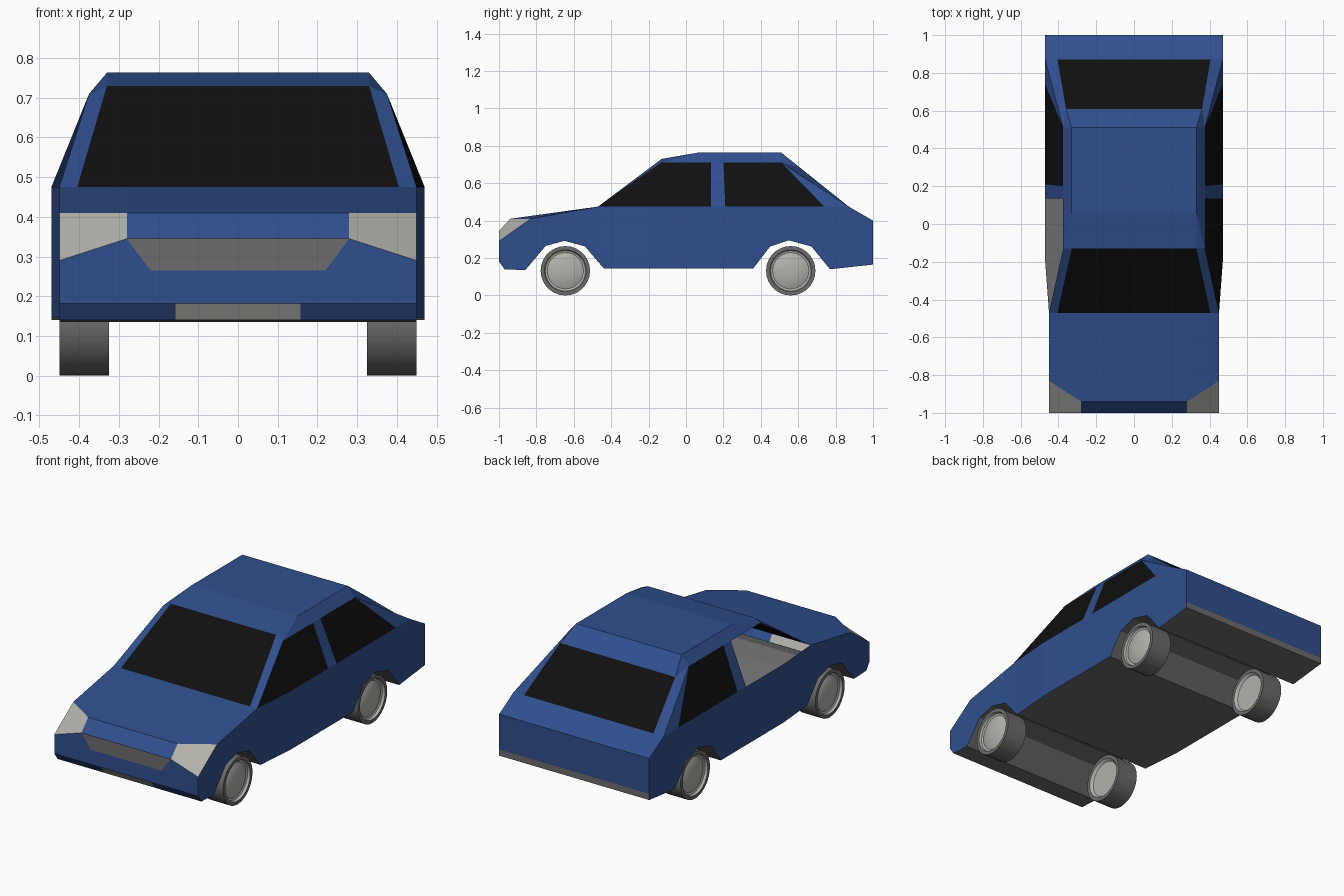
import bpy, bmesh, math
from mathutils import Vector

cube = bpy.data.objects.get("Cube")
if cube:
    bpy.data.objects.remove(cube, do_unlink=True)


def material(name, rgb):
    m = bpy.data.materials.new(name)
    m.use_nodes = True
    m.diffuse_color = (*rgb, 1)
    m.node_tree.nodes["Principled BSDF"].inputs["Base Color"].default_value = (*rgb, 1)
    return m


blue = material("blue paint", (.029, .078, .27))
black = material("black glass", (.005, .005, .005))
grey = material("dark grey", (.15, .15, .15))
light = material("light grey", (.45, .45, .41))


def finish(name, bm, *mats):
    me = bpy.data.meshes.new(name)
    bm.to_mesh(me)
    bm.free()
    for m in mats:
        me.materials.append(m)
    ob = bpy.data.objects.new(name, me)
    bpy.context.collection.objects.link(ob)
    return ob


def flip(p):
    return (-p[0], p[1], p[2])


def across(a, b):
    """Full-width quad between two points and their mirror images."""
    return [a, b, flip(b), flip(a)]


def panels(name, mat, polys, mirror=False, centre=(0, 0, .4)):
    """Sheet panels, turned to face away from the centre."""
    bm = bmesh.new()
    if mirror:
        polys = polys + [[flip(p) for p in q] for q in polys]
    for q in polys:
        f = bm.faces.new([bm.verts.new(p) for p in q])
        f.normal_update()
        if f.normal.dot(f.calc_center_median() - Vector(centre)) < 0:
            f.normal_flip()
    bmesh.ops.remove_doubles(bm, verts=bm.verts, dist=1e-4)
    return finish(name, bm, mat)


def wide(y, z):
    """Point on the body flank, which widens behind the front wheels."""
    return (.47 if y > -.3 else .45, y, z)


# Key points of the left half
nose_in, hood_in, hood_out = (.28, -1, .345), (.28, -.94, .41), (.45, -.83, .41)
lamp_low, lip, chin = (.45, -1, .29), (.45, -1, .182), (.45, -.97, .14)
grille_low = (.22, -1, .265)
cowl, cowl_in, glass_low = (.45, -.47, .475), (.28, -.47, .475), (.405, -.47, .475)
belt_bend, belt_end, deck = (.47, -.2, .475), (.47, .87, .475), (.47, 1, .4)
rail_front, rail_rear = (.375, -.13, .71), (.375, .51, .71)
roof_front, roof_mid, roof_rear = (.33, -.13, .73), (.33, .06, .763), (.33, .51, .763)
rear_top, rear_low = (.36, .61, .683), (.405, .87, .475)
tail_mid, tail_low = (.47, 1, .2), (.47, 1, .165)

# Lower edge with both wheel arches
front_arch = [wide(*p) for p in ((-.86, .135), (-.75, .265), (-.65, .292), (-.54, .262), (-.44, .145))]
rear_arch = [wide(*p) for p in ((.36, .145), (.45, .262), (.55, .295), (.67, .262), (.77, .14))]
sill_bend = wide(-.2, .145)

# Body sides
panels("body_sides", blue, [
    [hood_out, lamp_low, lip, chin, *front_arch, cowl],
    [cowl, front_arch[-1], sill_bend, belt_bend],
    [belt_bend, sill_bend, *rear_arch, tail_low, tail_mid, deck, belt_end],
], mirror=True)

# Nose and hood
panels("hood", blue, [across(hood_in, cowl_in)])
panels("hood_sides", blue, [[hood_in, hood_out, cowl, cowl_in]], mirror=True)
panels("nose", blue, [across(nose_in, hood_in), across(grille_low, (.22, -1, .182))])
panels("nose_sides", blue, [[nose_in, lamp_low, lip, (.22, -1, .182), grille_low]], mirror=True)
panels("grille", grey, [across(nose_in, grille_low)])
panels("headlights", light, [[nose_in, hood_in, hood_out, lamp_low]], mirror=True)
plate_top, plate_low = (.157, -1, .182), (.157, -.97, .14)
panels("front_plate", light, [across(plate_top, plate_low)])
panels("front_bumper", blue, [[plate_top, plate_low, chin, lip]], mirror=True)

# Roof, pillars and tail
panels("roof", blue, [across(roof_front, roof_mid), across(roof_mid, roof_rear),
                      across(roof_rear, rear_top)])
pillar = [(.375, .135, .71), (.375, .2, .71), (.47, .21, .475), (.47, .135, .475)]
window_end = (.47, .74, .475)
panels("pillars", blue, [
    [cowl, rail_front, roof_front, glass_low],
    [rail_front, roof_mid, roof_front],
    [rail_front, rail_rear, roof_rear, roof_mid],
    [roof_rear, rail_rear, rear_top],
    [rail_rear, belt_end, rear_low, rear_top],
    [rail_rear, belt_end, window_end],
    pillar,
], mirror=True)
panels("tail", blue, [across(belt_end, deck), across(deck, tail_mid)])

# Glass; the right front window is open
panels("windshield", black, [across(glass_low, roof_front)])
panels("rear_window", black, [across(rear_top, rear_low)])
panels("left_front_window", black, [[cowl, belt_bend, pillar[3], pillar[0], rail_front]])
panels("rear_side_windows", black, [[pillar[1], pillar[2], window_end, rail_rear]], mirror=True)

# Floor follows the lower edge through the arches, up to the rear bumper strip
edge = [chin, *front_arch, sill_bend, *rear_arch, tail_low, tail_mid]
panels("floor", grey, [across(a, b) for a, b in zip(edge, edge[1:])], centre=(0, 0, 5))


# Wheels: a lathed section of tyre, rim and domed hub
def wheel(name, side, y):
    section = [(.34, 0), (.34, .1), (.325, .112), (.325, .132), (.45, .132), (.45, .112),
               (.436, .108), (.432, .097), (.441, .075), (.447, .04), (.449, 0)]
    bm = bmesh.new()
    vs = [bm.verts.new((side * x, 0, r)) for x, r in section]
    es = [bm.edges.new(p) for p in zip(vs, vs[1:])]
    bmesh.ops.spin(bm, geom=vs + es, cent=(0, 0, 0), axis=(1, 0, 0),
                   angle=math.tau, steps=28, use_merge=True)
    bmesh.ops.remove_doubles(bm, verts=bm.verts, dist=1e-4)
    bmesh.ops.recalc_face_normals(bm, faces=bm.faces)
    for f in bm.faces:
        reach = max(math.hypot(v.co.y, v.co.z) for v in f.verts)
        f.material_index = int(reach < .1125)
    ob = finish(name, bm, grey, light)
    ob.location = (0, y, .132)
    bpy.ops.object.select_all(action="DESELECT")
    ob.select_set(True)
    bpy.context.view_layer.objects.active = ob
    bpy.ops.object.shade_smooth_by_angle(angle=math.radians(35))


for side, label in ((1, "left"), (-1, "right")):
    wheel(label + "_front_wheel", side, -.645)
    wheel(label + "_rear_wheel", side, .56)
